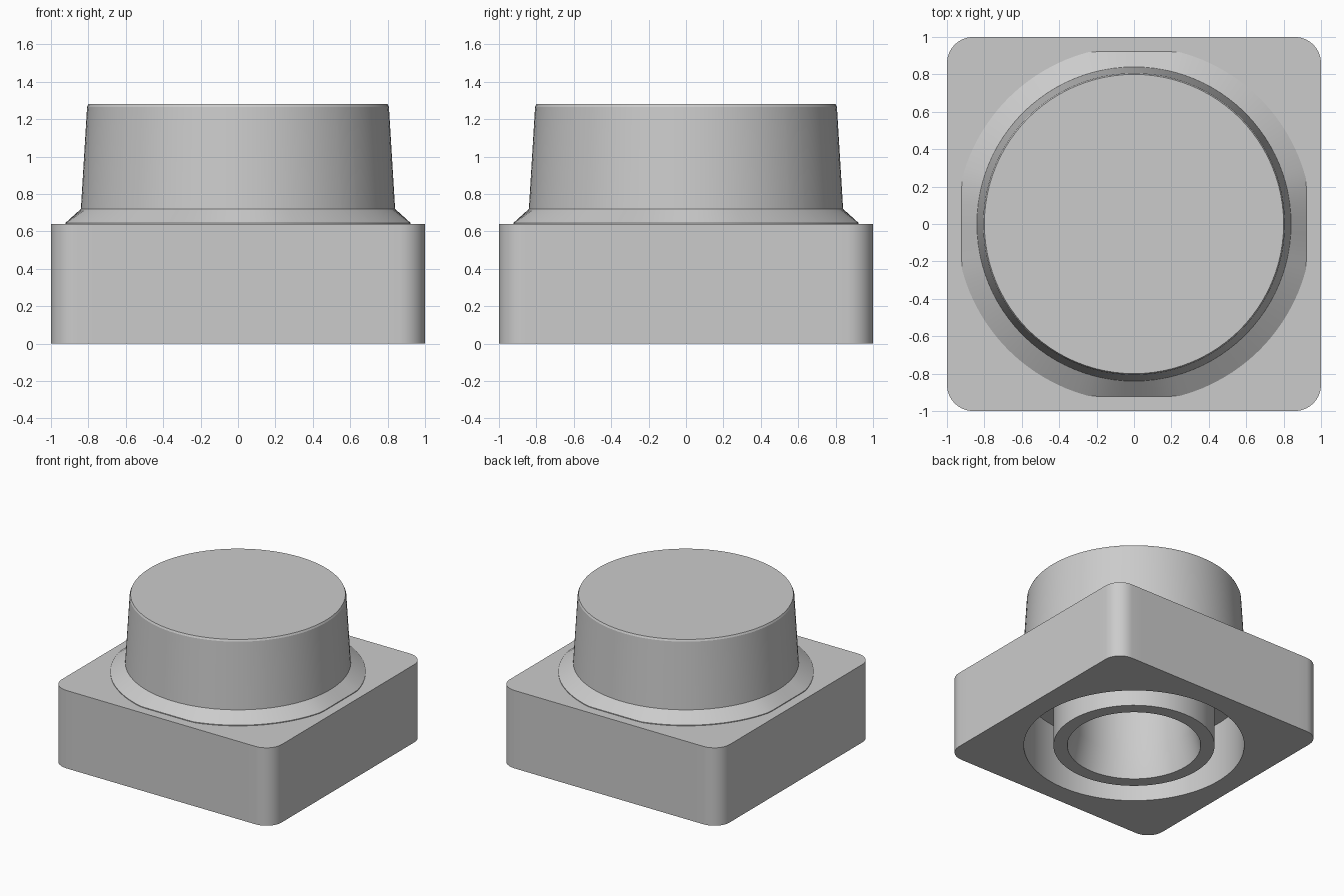
import bpy, bmesh, math

if "Cube" in bpy.data.objects:
    bpy.data.objects.remove(bpy.data.objects["Cube"])

grey = bpy.data.materials.new("plain grey")
grey.diffuse_color = (0.6, 0.6, 0.6, 1)
grey.use_nodes = True
grey.node_tree.nodes["Principled BSDF"].inputs["Base Color"].default_value = grey.diffuse_color

# Angles for one quarter: even steps plus exact points on the rounded corner
R = 0.14
C = 1 - R
corner = [(C + R * math.cos(i * math.pi / 16), C + R * math.sin(i * math.pi / 16)) for i in range(9)]
quarter = [(math.atan2(y, x), math.hypot(x, y)) for x, y in corner]
lo, hi = quarter[0][0], quarter[-1][0]
for i in range(24):
    a = i * math.pi / 48
    if a < lo - 0.01 or a > hi + 0.01:
        quarter.append((a, 1 / max(math.cos(a), math.sin(a))))
quarter.sort()
ring = [(a + k * math.pi / 2, s) for k in range(4) for a, s in quarter]


def square(a, s):
    """Radius of the rounded square outline."""
    return s


def collar_edge(a, s):
    """Circle trimmed flat on its four sides."""
    return min(0.951, 0.922 / max(abs(math.cos(a)), abs(math.sin(a))))


def lathe(name, profile, closed=False, angle=20):
    """Turn a profile of (radius or radius function, height) about z."""
    bm = bmesh.new()
    loops = []
    for r, z in profile:
        if r == 0:
            loops.append([bm.verts.new((0, 0, z))] * len(ring))
            continue
        radii = [r(a, s) if callable(r) else r for a, s in ring]
        loops.append([bm.verts.new((q * math.cos(a), q * math.sin(a), z))
                      for q, (a, s) in zip(radii, ring)])
    pairs = list(zip(loops, loops[1:]))
    if closed:
        pairs.append((loops[-1], loops[0]))
    n = len(ring)
    for p, q in pairs:
        for i in range(n):
            j = (i + 1) % n
            bm.faces.new(list(dict.fromkeys((p[i], p[j], q[j], q[i]))))
    bmesh.ops.recalc_face_normals(bm, faces=bm.faces)
    me = bpy.data.meshes.new(name)
    bm.to_mesh(me)
    bm.free()
    me.materials.append(grey)
    ob = bpy.data.objects.new(name, me)
    bpy.context.collection.objects.link(ob)
    bpy.ops.object.select_all(action='DESELECT')
    ob.select_set(True)
    bpy.context.view_layer.objects.active = ob
    bpy.ops.object.shade_smooth_by_angle(angle=math.radians(angle))
    return ob


# Square base with a round opening
lathe("base", [(square, 0), (square, 0.64), (0.83, 0.64), (0.83, 0)], closed=True)

# Sloping collar on top of the base
lathe("collar", [(0.83, 0.64), (collar_edge, 0.64), (collar_edge, 0.646),
                 (0.84, 0.72), (0.83, 0.72)], closed=True)

# Tapered cap with the hollow inner tube and the groove ceiling
lathe("cap", [(0, 1.28), (0.80, 1.28), (0.807, 1.265), (0.84, 0.72), (0.83, 0.71),
              (0.83, 0.5), (0.607, 0.5), (0.607, 0), (0.502, 0),
              (0.455, 0.22), (0.455, 1.0), (0, 1.0)])
